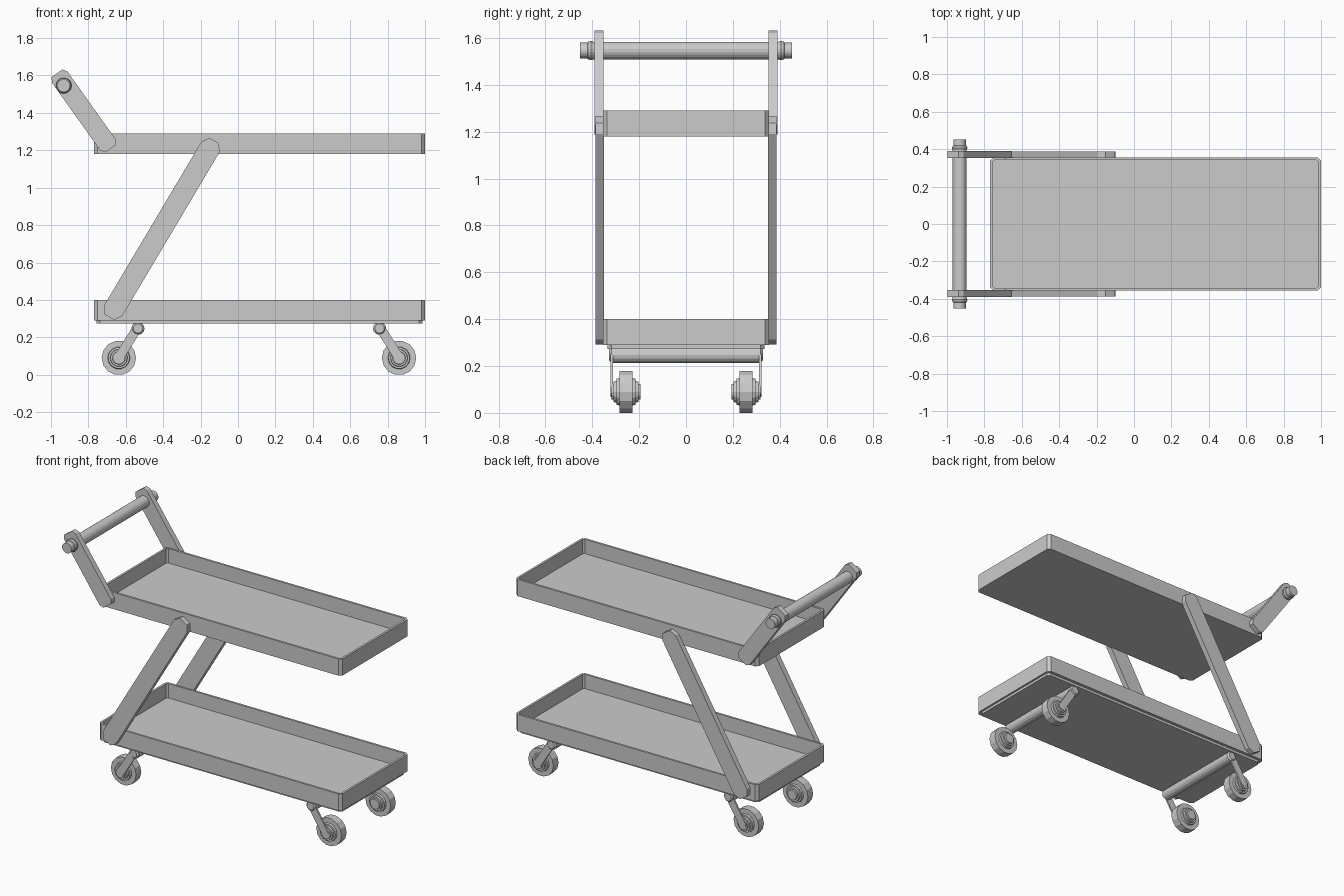
import bpy, bmesh, math
from mathutils import Vector

if "Cube" in bpy.data.objects:
    bpy.data.objects.remove(bpy.data.objects["Cube"])


def finish(name, bm):
    bmesh.ops.recalc_face_normals(bm, faces=bm.faces)
    me = bpy.data.meshes.new(name)
    bm.to_mesh(me)
    bm.free()
    ob = bpy.data.objects.new(name, me)
    bpy.context.collection.objects.link(ob)
    return ob


def loft(name, rings):
    """Skin a list of equal-length point rings and cap both ends."""
    bm = bmesh.new()
    loops = [[bm.verts.new(p) for p in r] for r in rings]
    n = len(loops[0])
    for a, b in zip(loops, loops[1:]):
        for i in range(n):
            j = (i + 1) % n
            bm.faces.new((a[i], a[j], b[j], b[i]))
    bm.faces.new(loops[0])
    bm.faces.new(loops[-1])
    return finish(name, bm)


def rect(x0, x1, hy, c, z):
    """Rectangle with cut corners."""
    return [(x0 + c, -hy, z), (x1 - c, -hy, z), (x1, -hy + c, z), (x1, hy - c, z),
            (x1 - c, hy, z), (x0 + c, hy, z), (x0, hy - c, z), (x0, -hy + c, z)]


def tray(name, z0, z1):
    x0, x1, hy, t = -0.77, 1.0, 0.355, 0.014
    loft(name, [rect(x0, x1, hy, 0.018, z0), rect(x0, x1, hy, 0.018, z1),
                rect(x0 + t, x1 - t, hy - t, 0.01, z1),
                rect(x0 + t, x1 - t, hy - t, 0.01, z0 + 0.015)])


def lathe(name, profile, x, z, sides, y=0.0):
    """Revolve (y offset, radius) steps about an axis parallel to y."""
    angs = [2 * math.pi * (i + 0.5) / sides for i in range(sides)]
    return loft(name, [[(x + r * math.sin(a), y + dy, z - r * math.cos(a)) for a in angs]
                       for dy, r in profile])


def bar(name, p, q, w, y0, y1, cut, flat):
    """Flat bar from p to q in the xz plane with tapered ends."""
    p, q = Vector(p), Vector(q)
    d = (q - p).normalized()
    n = Vector((-d.y, d.x))
    h = w / 2
    pts = [p + n * flat, p + d * cut + n * h, q - d * cut + n * h, q + n * flat,
           q - n * flat, q - d * cut - n * h, p + d * cut - n * h, p - n * flat]
    return loft(name, [[(v.x, y, v.y) for v in pts] for y in (y0, y1)])


# Trays and base plate
tray("upper_tray", 1.18, 1.29)
tray("lower_tray", 0.29, 0.40)
loft("base_plate", [rect(-0.757, 0.987, 0.335, 0.018, z) for z in (0.273, 0.292)])

# Slanted supports and handle arms
for s, side in ((-1, "front"), (1, "back")):
    bar(side + "_support", (-0.688, 0.308), (-0.127, 1.252), 0.112,
        s * 0.35, s * 0.387, 0.04, 0.03)
    bar(side + "_handle_arm", (-0.968, 1.612), (-0.681, 1.209), 0.102,
        s * 0.353, s * 0.39, 0.025, 0.035)

# Push handle with stepped ends
half = [(0.395, 0.038), (0.405, 0.042), (0.418, 0.038), (0.42, 0.034), (0.453, 0.034)]
lathe("push_handle", [(-y, r) for y, r in reversed(half)] + half, -0.932, 1.546, 20)

# Axle rods, caster arms and wheels
wheel_half = [(0.028, 0.075), (0.04, 0.06), (0.04, 0.058), (0.052, 0.055),
              (0.052, 0.038), (0.062, 0.036)]
wheel_half = [(0.027, 0.092), (0.027, 0.06), (0.04, 0.057), (0.04, 0.047),
              (0.053, 0.045), (0.053, 0.035), (0.062, 0.033)]
wheel_profile = [(-y, r) for y, r in reversed(wheel_half)] + wheel_half
for end, rx, wx in (("left", -0.535, -0.637), ("right", 0.757, 0.861)):
    lathe(end + "_axle_rod", [(-0.328, 0.025), (-0.318, 0.035), (-0.312, 0.035),
                              (0.312, 0.035), (0.318, 0.035), (0.328, 0.025)], rx, 0.248, 14)
    for s, side in ((-1, "front"), (1, "back")):
        bar(f"{end}_{side}_caster_arm", (rx, 0.255), (wx - (rx - wx) * 0.1, 0.075), 0.05,
            s * 0.311, s * 0.322, 0.015, 0.015)
        lathe(f"{end}_{side}_wheel", wheel_profile, wx, 0.09, 14, s * 0.256)
